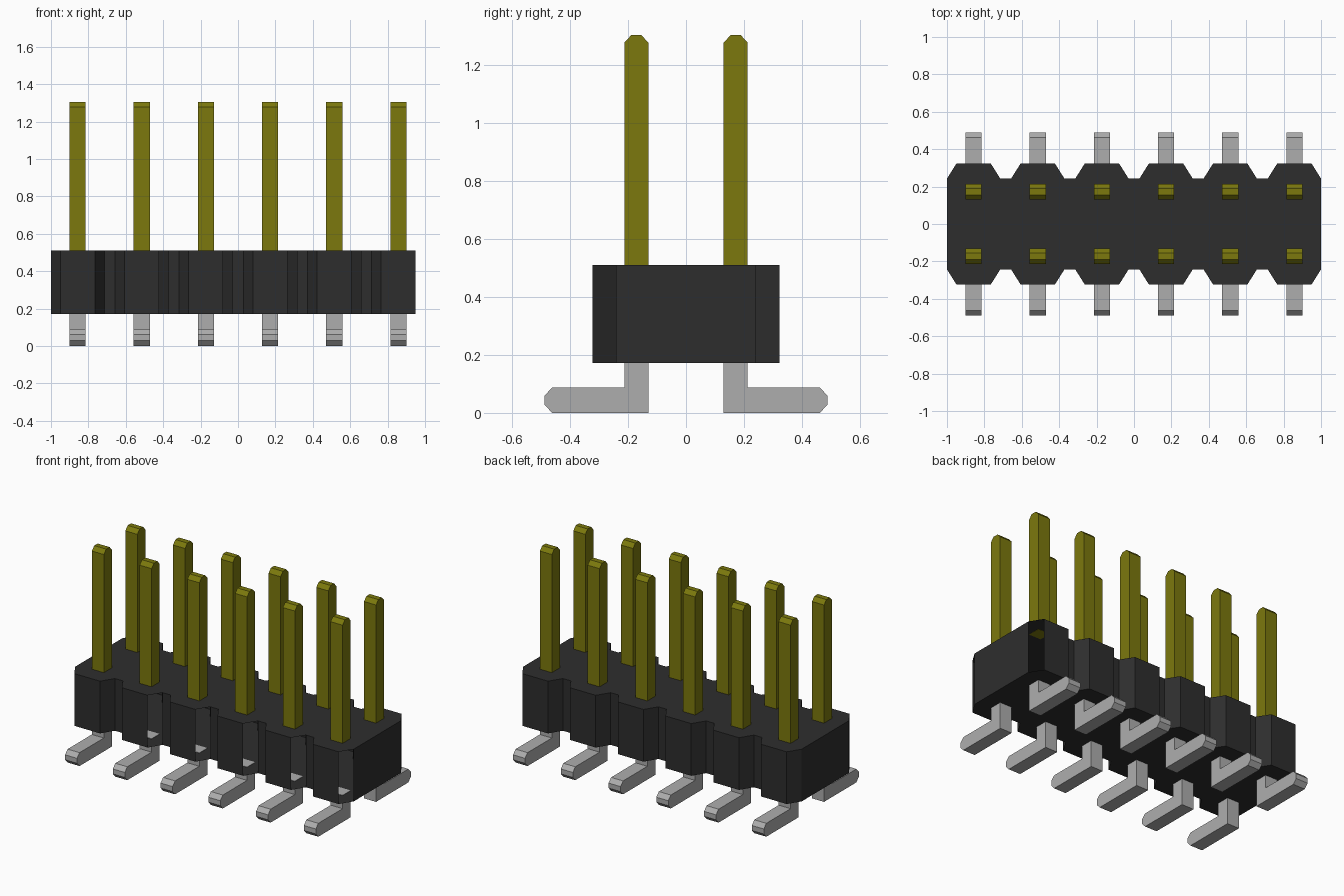
import bpy
import bmesh

cube = bpy.data.objects.get("Cube")
if cube:
    bpy.data.objects.remove(cube, do_unlink=True)

COUNT = 6
PITCH = 0.343
HALF = 0.043            # half thickness of a pin across the row
CENTRES = [(i - (COUNT - 1) / 2) * PITCH for i in range(COUNT)]


def make_material(name, rgb):
    mat = bpy.data.materials.new(name)
    mat.use_nodes = True
    mat.diffuse_color = (*rgb, 1)
    mat.node_tree.nodes["Principled BSDF"].inputs["Base Color"].default_value = (*rgb, 1)
    return mat


black = make_material("black plastic", (0.027, 0.027, 0.027))
gold = make_material("dull gold", (0.2, 0.19, 0.004))
tin = make_material("tin grey", (0.42, 0.42, 0.42))


def extrude_outline(name, lower, upper, mat, open_sides=(), closed_fix=True):
    """Join two matching outlines with side faces, leaving out open_sides."""
    bm = bmesh.new()
    a = [bm.verts.new(p) for p in lower]
    b = [bm.verts.new(p) for p in upper]
    n = len(a)
    bm.faces.new(a[::-1])
    bm.faces.new(b)
    for i in range(n):
        if i not in open_sides:
            j = (i + 1) % n
            bm.faces.new((a[i], a[j], b[j], b[i]))
    if closed_fix:
        bmesh.ops.recalc_face_normals(bm, faces=bm.faces[:])
    mesh = bpy.data.meshes.new(name)
    bm.to_mesh(mesh)
    bm.free()
    mesh.materials.append(mat)
    obj = bpy.data.objects.new(name, mesh)
    bpy.context.collection.objects.link(obj)
    return obj


# Housing: a row of joined, chamfered blocks
front = []
for cx in CENTRES:
    for dx, y in ((-0.143, -0.242), (-0.092, -0.323), (0.092, -0.323), (0.143, -0.242)):
        front.append((cx + dx, y))
outline = front + [(-x, -y) for x, y in front]

# Open corner facets: front right of every block but the first, and the back right end
gaps = {4 * u + 2 for u in range(1, COUNT)} | {4 * COUNT}
extrude_outline("housing",
                [(x, y, 0.172) for x, y in outline],
                [(x, y, 0.511) for x, y in outline],
                black, gaps, closed_fix=False)

# Side profiles (y, z) of the upright pins and the bent feet
PIN = [(0.13, 0.51), (0.213, 0.51), (0.213, 1.278), (0.189, 1.304),
       (0.154, 1.304), (0.13, 1.278)]
FOOT = [(0.13, 0), (0.462, 0), (0.488, 0.028), (0.488, 0.06), (0.462, 0.087),
        (0.213, 0.087), (0.213, 0.174), (0.13, 0.174)]

for row, side in (("front", -1), ("back", 1)):
    for i, cx in enumerate(CENTRES, 1):
        for part, profile, mat in (("pin", PIN, gold), ("foot", FOOT, tin)):
            extrude_outline(f"{row}_{part}_{i}",
                            [(cx - HALF, side * y, z) for y, z in profile],
                            [(cx + HALF, side * y, z) for y, z in profile],
                            mat)
